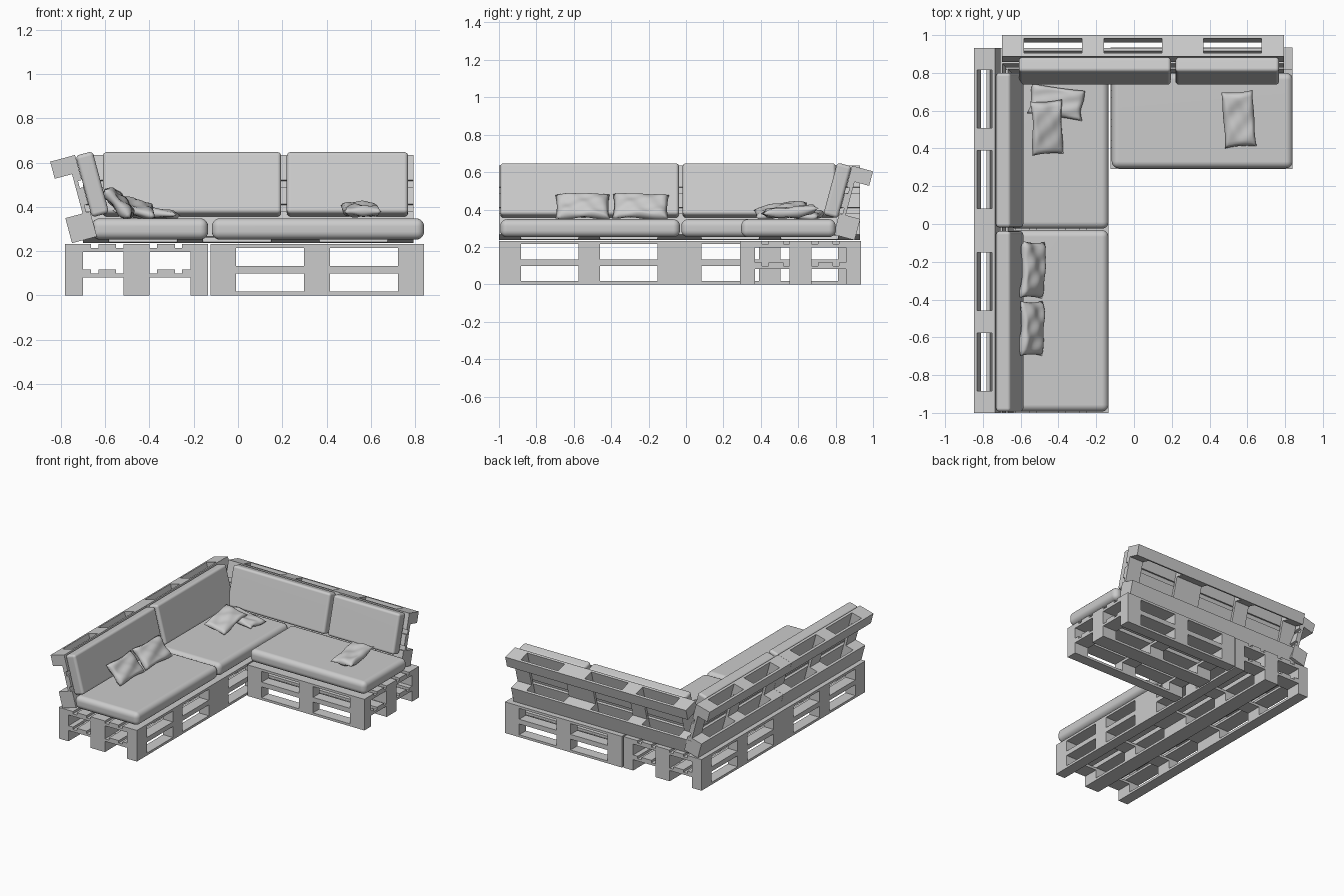
import bpy, bmesh, math
from mathutils import Matrix, Vector, Euler

if "Cube" in bpy.data.objects:
    bpy.data.objects.remove(bpy.data.objects["Cube"])

# Pallet proportions: length, width, board thickness, block height
L, W, T, B = 0.965, 0.645, 0.0177, 0.063
H = 3 * T + B
POST = 0.117
C, S = math.cos(math.radians(15)), math.sin(math.radians(15))


def frame(origin, l, w, h):
    """Matrix from length / width / height axes."""
    m = Matrix((l, w, h)).transposed().to_4x4()
    m.translation = origin
    return m


def finish(bm, name):
    bmesh.ops.recalc_face_normals(bm, faces=bm.faces)
    me = bpy.data.meshes.new(name)
    bm.to_mesh(me)
    bm.free()
    ob = bpy.data.objects.new(name, me)
    bpy.context.collection.objects.link(ob)
    return ob


def add_box(bm, lo, hi, m):
    lo, hi = Vector(lo), Vector(hi)
    size = hi - lo
    mat = m @ Matrix.Translation((lo + hi) / 2) @ Matrix.Diagonal((*size, 1))
    return bmesh.ops.create_cube(bm, size=1, matrix=mat)


def pallet(name, m, half_width=False, half_length=False):
    bm = bmesh.new()
    posts = [0, (L - POST) / 2, L - POST]
    runners = [(0, 0.08), ((W - POST) / 2, (W + POST) / 2), (W - 0.08, W)]
    boards = [(0, 0.117), (0.15, 0.23), (0.264, 0.381), (0.415, 0.495), (0.528, W)]
    length, width = L, W
    if half_width:
        runners, boards, width = runners[:2], boards[:3], (W + POST) / 2
    if half_length:
        posts, length = posts[:2], (L + POST) / 2
    for a, b in runners:
        add_box(bm, (0, a, 0), (length, b, T), m)               # bottom boards
        for p in posts:
            add_box(bm, (p, a, T), (p + POST, b, T + B), m)     # blocks
    for p in posts:
        add_box(bm, (p, 0, T + B), (p + POST, width, 2 * T + B), m)  # cross boards
    for a, b in boards:
        add_box(bm, (0, a, 2 * T + B), (length, b, H), m)       # top boards
    return finish(bm, name)


def cushion(name, lo, hi, m, r):
    bm = bmesh.new()
    add_box(bm, lo, hi, m)
    bmesh.ops.bevel(bm, geom=bm.edges[:], offset=r, segments=5, profile=0.5, affect='EDGES')
    for f in bm.faces:
        f.smooth = True
    ob = finish(bm, name)
    ob.modifiers.new("even_shading", 'WEIGHTED_NORMAL')
    return ob


def pillow(name, size, loc, rot, seed):
    sx, sy, sz = size
    n = 18
    bm = bmesh.new()
    for side in (1, -1):
        g = bmesh.ops.create_grid(bm, x_segments=n, y_segments=n, size=1)
        for v in g['verts']:
            x, y = v.co.x, v.co.y
            puff = math.sqrt(max(0, (1 - x ** 6) * (1 - y ** 6)))
            wave = 0.18 * math.sin(5 * x + 3 * y + seed) + 0.12 * math.sin(7 * y - 4 * x + 2 * seed)
            edge = 1 - 0.06 * (1 - y * y) * x * x - 0.03 * math.sin(4 * y + seed)
            v.co = (x * sx / 2 * edge,
                    y * sy / 2 * (1 - 0.05 * (1 - x * x)),
                    side * sz / 2 * puff * (1 + wave) + 0.1 * sz * math.sin(3 * y + seed))
    bmesh.ops.remove_doubles(bm, verts=bm.verts, dist=1e-5)
    for f in bm.faces:
        f.smooth = True
    bm.transform(Matrix.Translation(loc) @ Euler([math.radians(a) for a in rot]).to_matrix().to_4x4())
    return finish(bm, name)


I = Matrix.Identity(4)

# Base: three stacks of two pallets
for i in range(2):
    z = i * H
    for label, y0 in (("front_left", -1.0), ("corner", -0.035)):
        pallet(f"base_{label}_{i}", frame((-0.135, y0, z), (0, 1, 0), (-1, 0, 0), (0, 0, 1)))
    pallet(f"base_right_{i}", frame((-0.125, 0.29, z), (1, 0, 0), (0, 1, 0), (0, 0, 1)))

# Leaning backrest pallets, cut to half width
def left_back(y0):
    return frame((-0.848, y0, 0.604), (0, 1, 0), (S, 0, -C), (C, 0, S))

def rear_back(x0):
    return frame((x0, 1.0, 0.604), (1, 0, 0), (0, -S, -C), (0, -C, S))

pallet("left_backrest_front", left_back(-1.0), True)
pallet("left_backrest_rear", left_back(-0.034), True)
pallet("rear_backrest_long", rear_back(-0.70), True)
pallet("rear_backrest_short", rear_back(0.252), True, True)

# Seat cushions
cushion("seat_front_left", (-0.66, -0.993, 0.252), (-0.135, -0.032, 0.348), I, 0.036)
cushion("seat_corner", (-0.66, -0.025, 0.252), (-0.135, 0.80, 0.348), I, 0.036)
cushion("seat_right", (-0.118, 0.295, 0.252), (0.84, 0.80, 0.348), I, 0.036)

# Back cushions, resting on the leaning pallets
for name, m, a, b in (("left_back_cushion_front", left_back(0), -0.993, -0.038),
                      ("left_back_cushion_rear", left_back(0), -0.018, 0.80),
                      ("rear_back_cushion_long", rear_back(0), -0.61, 0.195),
                      ("rear_back_cushion_short", rear_back(0), 0.22, 0.768)):
    cushion(name, (a, 0.004, H + 0.001), (b, 0.292, H + 0.081), m, 0.018)

# Throw pillows
pillow("pillow_lean_front", (0.17, 0.29, 0.055), (-0.54, -0.553, 0.418), (0, 48, 0), 1.0)
pillow("pillow_lean_rear", (0.17, 0.30, 0.055), (-0.535, -0.243, 0.418), (0, 48, -3), 2.4)
pillow("pillow_corner_under", (0.29, 0.16, 0.04), (-0.41, 0.645, 0.372), (0, 4, -8), 3.1)
pillow("pillow_corner_top", (0.17, 0.29, 0.045), (-0.46, 0.51, 0.398), (8, 14, 4), 0.5)
pillow("pillow_right", (0.17, 0.30, 0.05), (0.555, 0.555, 0.388), (6, 0, 4), 4.2)
